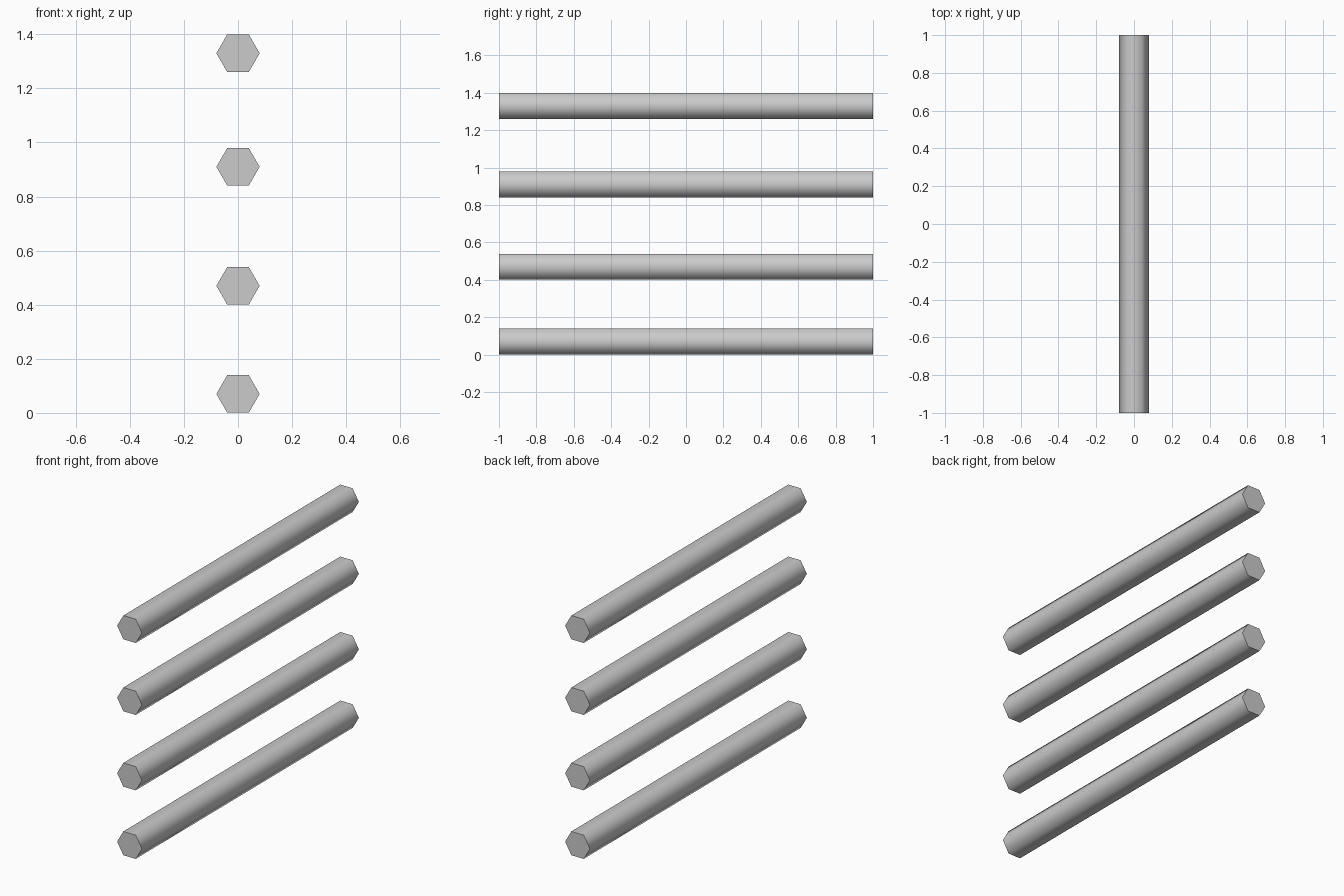
import bpy
from math import pi, radians

if "Cube" in bpy.data.objects:
    bpy.data.objects.remove(bpy.data.objects["Cube"])

RADIUS, LENGTH = 0.08, 2.0
HEIGHTS = [0.07, 0.47, 0.91, 1.33]


def hex_bar(name, z):
    # Six-sided bar along y, flat side up, corners pointing to +x and -x
    bpy.ops.mesh.primitive_cylinder_add(
        vertices=6, radius=RADIUS, depth=LENGTH,
        location=(0, 0, z), rotation=(pi / 2, pi / 6, 0))
    bar = bpy.context.object
    bar.name = name
    bpy.ops.object.transform_apply(location=False, rotation=True, scale=False)
    # Smooth sides, sharp end caps
    bpy.ops.object.shade_smooth_by_angle(angle=radians(70))


# Stack of four parallel bars
for i, z in enumerate(HEIGHTS, 1):
    hex_bar(f"bar_{i}", z)
